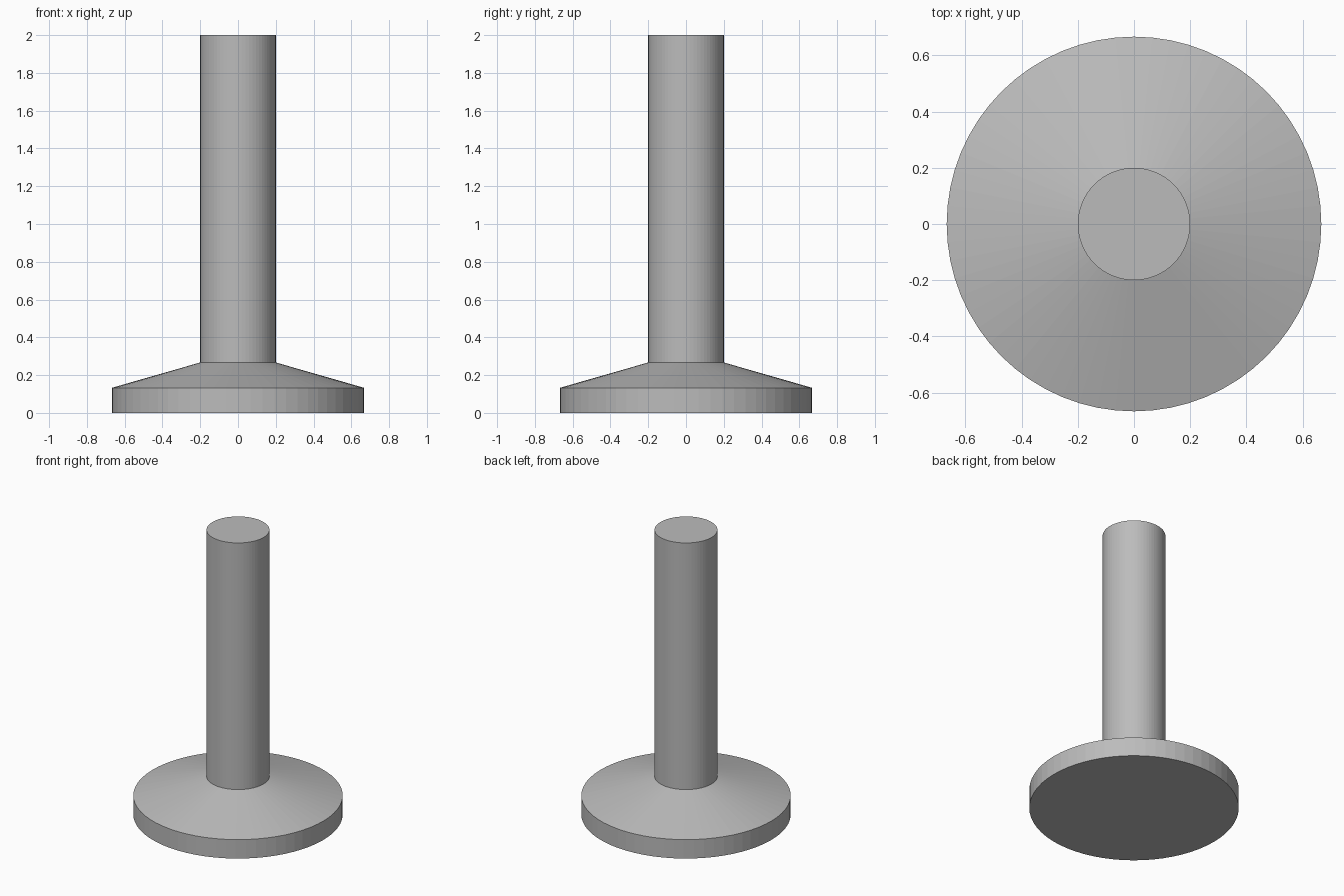
import bpy
import bmesh
from math import cos, sin, tau

cube = bpy.data.objects.get("Cube")
if cube:
    bpy.data.objects.remove(cube, do_unlink=True)

SEGMENTS = 64
BASE_RADIUS, POST_RADIUS = 0.667, 0.2
RIM_HEIGHT, CONE_HEIGHT, TOTAL_HEIGHT = 0.133, 0.267, 2.0

# Plain grey finish
grey = bpy.data.materials.new("grey")
grey.use_nodes = True
colour = (0.5, 0.5, 0.5, 1)
grey.diffuse_color = colour
grey.node_tree.nodes["Principled BSDF"].inputs["Base Color"].default_value = colour


def turned_part(name, profile):
    """Closed solid turned around z from (radius, height) pairs, bottom to top."""
    bm = bmesh.new()
    rings = [[bm.verts.new((r * cos(tau * i / SEGMENTS), r * sin(tau * i / SEGMENTS), z))
              for i in range(SEGMENTS)] for r, z in profile]
    for low, high in zip(rings, rings[1:]):
        for i in range(SEGMENTS):
            j = (i + 1) % SEGMENTS
            bm.faces.new((low[i], low[j], high[j], high[i]))
    bm.faces.new(rings[0][::-1])
    bm.faces.new(rings[-1])
    mesh = bpy.data.meshes.new(name)
    bm.to_mesh(mesh)
    bm.free()
    mesh.materials.append(grey)
    obj = bpy.data.objects.new(name, mesh)
    bpy.context.collection.objects.link(obj)
    return obj


# Disc foot, sloped collar and upright post in one continuous turned solid
turned_part("pedestal_post", [
    (BASE_RADIUS, 0),
    (BASE_RADIUS, RIM_HEIGHT),
    (POST_RADIUS, CONE_HEIGHT),
    (POST_RADIUS, TOTAL_HEIGHT),
])
